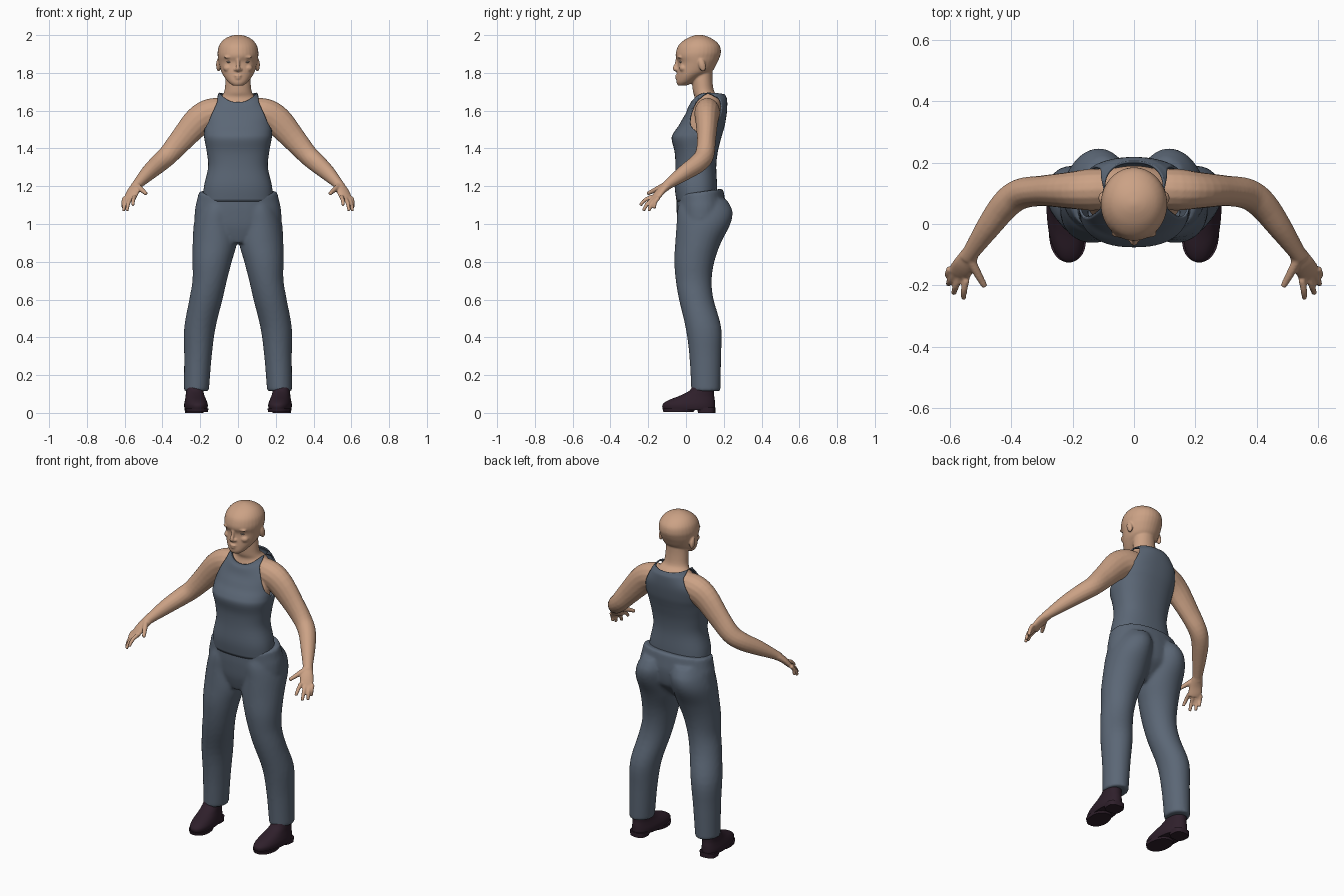
import bpy, bmesh
from math import sin, cos, pi, radians
from mathutils import Vector, Matrix

if "Cube" in bpy.data.objects:
    bpy.data.objects.remove(bpy.data.objects["Cube"])


def material(name, rgb):
    m = bpy.data.materials.new(name)
    m.use_nodes = True
    m.diffuse_color = (*rgb, 1)
    m.node_tree.nodes["Principled BSDF"].inputs["Base Color"].default_value = (*rgb, 1)
    m.node_tree.nodes["Principled BSDF"].inputs["Roughness"].default_value = 0.7
    return m


SKIN = material("skin", (0.60, 0.36, 0.235))
CLOTH = material("slate cloth", (0.105, 0.135, 0.18))
LEATHER = material("dark leather", (0.028, 0.014, 0.024))
EYE = material("eye grey", (0.36, 0.29, 0.25))


def spline(keys, steps=4):
    """Smooth rows of numbers through the given rows."""
    out = []
    for i in range(len(keys) - 1):
        a, b, c, d = (keys[max(0, min(len(keys) - 1, i + k))] for k in (-1, 0, 1, 2))
        for s in range(steps):
            t = s / steps
            out.append([q + 0.5 * t * (r - p + t * (2 * p - 5 * q + 4 * r - w + t * (3 * (q - r) + w - p)))
                        for p, q, r, w in zip(a, b, c, d)])
    return out + [list(keys[-1])]


def spow(v, p):
    return abs(v) ** p * (1 if v >= 0 else -1)


def skin_rings(bm, rings):
    """Join rings of points into a closed tube."""
    rows = [[bm.verts.new(p) for p in ring] for ring in rings]
    n = len(rows[0])
    for a, b in zip(rows, rows[1:]):
        for i in range(n):
            bm.faces.new((a[i], a[(i + 1) % n], b[(i + 1) % n], b[i]))
    bm.faces.new(rows[0])
    bm.faces.new(rows[-1])


def loft(bm, keys, cx=0, side=1, power=1, tilt=None, steps=4, n=32):
    """Stack of level ovals: z, half width, front y, back y, optional centre x."""
    rings = []
    for row in spline(keys, steps):
        z, rx, yf, yb = row[:4]
        x0 = row[4] if len(row) > 4 else cx
        ring = []
        for i in range(n):
            a = 2 * pi * i / n
            y = (yf + yb) / 2 - (yb - yf) / 2 * spow(cos(a), power)
            dz = tilt(z, a) if tilt else 0
            ring.append(Vector((side * (x0 + rx * spow(sin(a), power)), y, z + dz)))
        rings.append(ring)
    skin_rings(bm, rings)


def limb(bm, keys, side=1, n=16):
    """Tube along a path: x, y, z, sideways radius, upright radius."""
    rows = spline(keys)
    pts = [Vector(r[:3]) for r in rows]
    rings = []
    for i, r in enumerate(rows):
        d = pts[min(i + 1, len(pts) - 1)] - pts[max(i - 1, 0)]
        across = d.cross(Vector((0, 0, 1))).normalized()
        up = across.cross(d).normalized()
        ring = [pts[i] + across * r[3] * cos(2 * pi * k / n) + up * r[4] * sin(2 * pi * k / n) for k in range(n)]
        rings.append([Vector((side * p.x, p.y, p.z)) for p in ring])
    skin_rings(bm, rings)


def blob(bm, centre, radii, side=1, turn=0):
    c = Vector((side * centre[0], centre[1], centre[2]))
    m = Matrix.Translation(c) @ Matrix.Rotation(turn, 4, "X") @ Matrix.Diagonal((*radii, 1))
    bmesh.ops.create_uvsphere(bm, u_segments=16, v_segments=10, radius=1, matrix=m)


def finish(bm, name, mat, voxel=0, smooth=5, angle=50):
    bmesh.ops.recalc_face_normals(bm, faces=bm.faces[:])
    me = bpy.data.meshes.new(name)
    bm.to_mesh(me)
    bm.free()
    me.materials.append(mat)
    for p in me.polygons:
        p.use_smooth = True
    ob = bpy.data.objects.new(name, me)
    bpy.context.collection.objects.link(ob)
    if voxel:
        r = ob.modifiers.new("blend", "REMESH")
        r.mode = "VOXEL"
        r.voxel_size = voxel
        r.use_smooth_shade = True
        s = ob.modifiers.new("soften", "SMOOTH")
        s.factor = 0.5
        s.iterations = smooth
    else:
        me.set_sharp_from_angle(angle=radians(angle))
    return ob


# Body: chest, neck, head, arms and hands blended into one skin
bm = bmesh.new()
loft(bm, [(1.38, .14, -.02, .14), (1.5, .155, -.02, .17), (1.58, .16, .02, .185), (1.63, .14, .035, .19),
          (1.67, .095, .045, .18), (1.7, .073, .037, .15), (1.76, .066, .032, .14), (1.83, .06, .03, .14)])
loft(bm, [(1.732, .026, -.042, .0), (1.75, .05, -.05, .04), (1.78, .074, -.049, .09), (1.81, .09, -.047, .14),
          (1.855, .102, -.043, .166), (1.885, .107, -.054, .179), (1.91, .108, -.053, .185),
          (1.945, .1, -.04, .178), (1.975, .077, -.008, .148), (1.994, .043, .03, .11), (2.002, .008, .06, .075)])
limb(bm, [(0, -.046, 1.875, .009, .008), (0, -.052, 1.845, .009, .009), (0, -.062, 1.824, .012, .01),
          (0, -.05, 1.812, .01, .008)])
blob(bm, (0, -.046, 1.785), (.022, .013, .006))
blob(bm, (0, -.044, 1.772), (.019, .013, .007))
blob(bm, (0, -.036, 1.748), (.02, .014, .014))
for s in (1, -1):
    blob(bm, (.014, -.047, 1.818), (.009, .011, .008), s)
    blob(bm, (.045, -.032, 1.883), (.032, .014, .007), s)
    blob(bm, (.052, -.014, 1.825), (.026, .022, .02), s)
    blob(bm, (.103, .085, 1.842), (.013, .019, .036), s, 0.25)
    limb(bm, [(.06, .115, 1.59, .065, .075), (.14, .112, 1.585, .068, .08), (.21, .11, 1.545, .06, .078),
              (.30, .108, 1.445, .05, .064), (.37, .098, 1.365, .05, .054), (.42, .062, 1.32, .048, .05),
              (.475, -.01, 1.27, .04, .042), (.53, -.09, 1.213, .028, .027), (.545, -.11, 1.195, .028, .024)], s)
    limb(bm, [(.528, -.085, 1.215, .026, .024), (.552, -.13, 1.178, .036, .02),
              (.568, -.157, 1.145, .038, .016), (.574, -.168, 1.13, .034, .012)], s)
    # knuckle and tip of each finger, little finger first
    for k, t in (((.600, -.145, 1.14), (.607, -.168, 1.082)), ((.587, -.157, 1.135), (.606, -.197, 1.068)),
                 ((.568, -.170, 1.135), (.588, -.226, 1.070)), ((.547, -.180, 1.145), (.556, -.243, 1.098))):
        k, t = Vector(k), Vector(t)
        mid = (k + t) / 2 + Vector((.003, -.006, .005))
        limb(bm, [(*k, .012, .012), (*mid, .011, .011), (*t, .009, .009)], s, 10)
    limb(bm, [(.537, -.11, 1.205, .016, .018), (.512, -.158, 1.183, .014, .014),
              (.486, -.205, 1.16, .010, .010)], s, 10)
finish(bm, "body", SKIN, .005, 4)

# Eyes
bm = bmesh.new()
for s in (1, -1):
    blob(bm, (.045, -.0265, 1.858), (.015, .009, .006), s)
finish(bm, "eyes", EYE)

# Trousers: seat and two legs blended
bm = bmesh.new()


def waist_tilt(z, a):
    return -0.018 * (1 + cos(a)) * max(0, min(1, (z - 1.05) / .13))


loft(bm, [(.9, .07, -.02, .11), (.95, .17, -.035, .16), (1.0, .225, -.045, .2), (1.08, .228, -.05, .212),
          (1.14, .217, -.05, .205), (1.188, .208, -.05, .196)], power=.92, tilt=waist_tilt)
for s in (1, -1):
    loft(bm, [(.115, .066, .028, .182, .22), (.3, .073, .018, .186, .212), (.45, .083, -.002, .187, .202),
              (.6, .088, -.037, .146, .17), (.7, .091, -.054, .136, .15), (.8, .104, -.062, .15, .137),
              (.9, .117, -.057, .185, .123), (1.0, .113, -.05, .235, .121), (1.07, .103, -.046, .246, .112),
              (1.13, .085, -.03, .215, .1)], side=s)
finish(bm, "trousers", CLOTH, .01, 4)

# Sleeveless top: front and back panels that narrow past the armholes and meet at the collar
TOP = [(1.12, .185, -.05, .165, 90), (1.2, .18, -.06, .165, 90), (1.3, .158, -.056, .16, 90),
       (1.38, .165, -.06, .168, 90), (1.45, .178, -.076, .185, 90), (1.485, .18, -.064, .195, 88),
       (1.53, .182, -.033, .207, 60), (1.6, .178, -.003, .217, 46), (1.66, .132, .012, .218, 54),
       (1.68, .112, .02, .213, 72), (1.695, .1, .026, .205, 90)]
bm = bmesh.new()
COLS = 28
for facing in (1, -1):
    rows = []
    for z, rx, yf, yb, reach in spline(TOP):
        reach = radians(min(90, reach)) if z > 1.46 else pi / 2
        dip = max(0, min(1, (z - 1.55) / .14)) * (.05 if facing > 0 else .008)
        row = []
        for i in range(COLS + 1):
            a = reach * (2 * i / COLS - 1)
            y = (yf + yb) / 2 - facing * (yb - yf) / 2 * max(0, cos(a)) ** .85
            row.append(bm.verts.new((rx * spow(sin(a), .85), y, z - dip * cos(a) ** 2)))
        rows.append(row)
    for a, b in zip(rows, rows[1:]):
        for i in range(COLS):
            bm.faces.new((a[i], a[i + 1], b[i + 1], b[i]))
bmesh.ops.remove_doubles(bm, verts=bm.verts[:], dist=.0005)
top = finish(bm, "sleeveless_top", CLOTH, angle=80)
shell = top.modifiers.new("thickness", "SOLIDIFY")
shell.thickness = .008

# Shoes: upper, front sole and heel block, toes turned slightly inward
for s, label in ((1, "left"), (-1, "right")):
    bm = bmesh.new()
    loft(bm, [(.014, .056, -.118, .15), (.03, .06, -.126, .154), (.048, .06, -.122, .154), (.068, .055, -.092, .153),
              (.09, .049, -.035, .15), (.115, .046, .015, .15), (.14, .045, .035, .15)], power=.9)
    loft(bm, [(.004, .057, -.12, .04), (.022, .06, -.125, .05)], power=.9, steps=1)
    loft(bm, [(0, .048, .065, .155), (.028, .05, .06, .156)], power=.7, steps=1)
    bmesh.ops.rotate(bm, verts=bm.verts[:], cent=(0, 0, 0), matrix=Matrix.Rotation(s * radians(-6), 3, "Z"))
    bmesh.ops.translate(bm, verts=bm.verts[:], vec=(s * .221, 0, 0))
    finish(bm, label + "_shoe", LEATHER)
